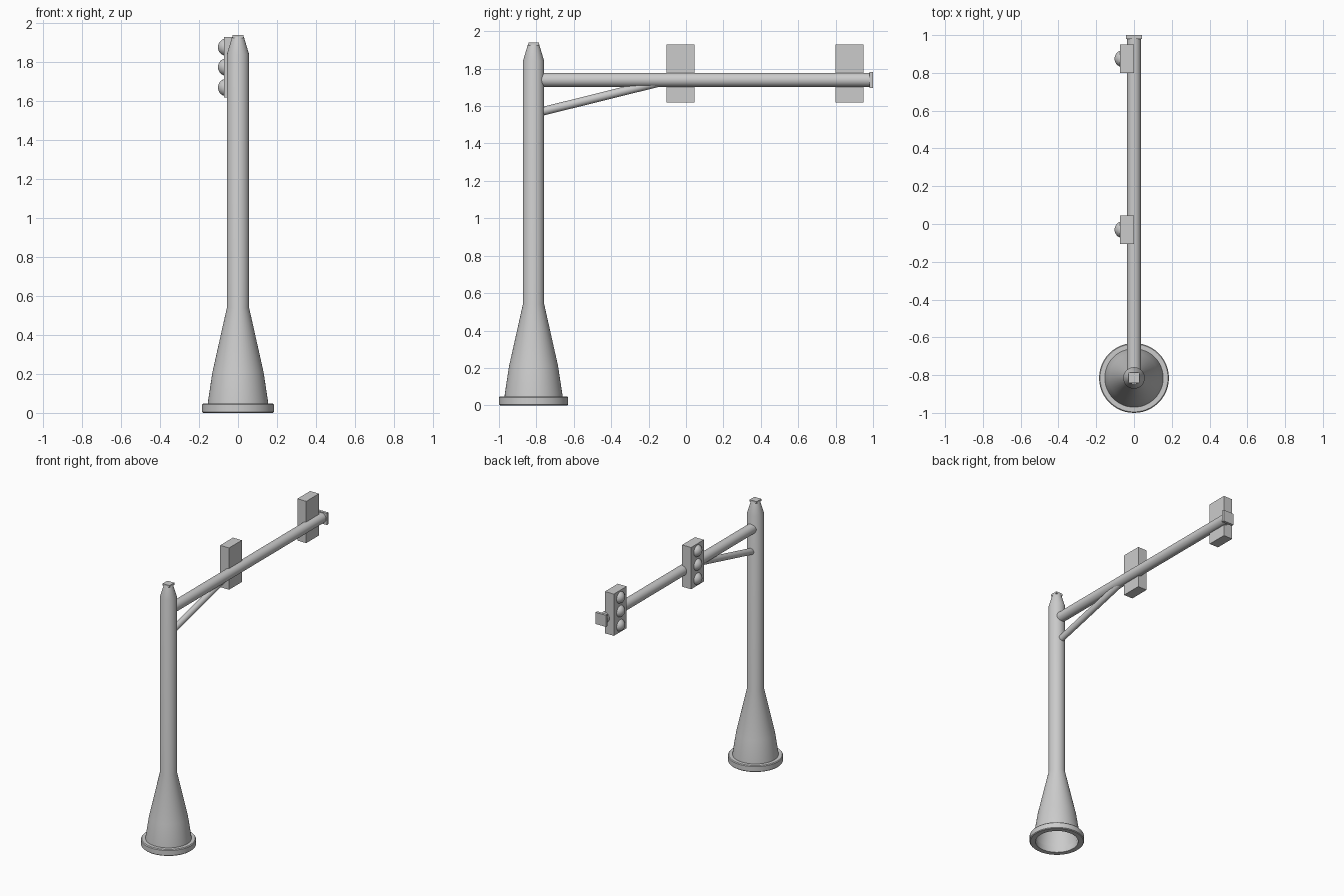
import bpy, bmesh, math
from mathutils import Vector

if "Cube" in bpy.data.objects:
    bpy.data.objects.remove(bpy.data.objects["Cube"])

POLE_Y = -0.815


def make(name, bm, smooth=True):
    bmesh.ops.recalc_face_normals(bm, faces=bm.faces[:])
    me = bpy.data.meshes.new(name)
    bm.to_mesh(me)
    bm.free()
    ob = bpy.data.objects.new(name, me)
    bpy.context.collection.objects.link(ob)
    if smooth:
        bpy.ops.object.select_all(action='DESELECT')
        ob.select_set(True)
        bpy.context.view_layer.objects.active = ob
        bpy.ops.object.shade_smooth_by_angle(angle=math.radians(35))
    return ob


def lathe(name, profile, y, closed=False, seg=48):
    """Revolve (radius, z) points around the vertical axis at x=0, y."""
    bm = bmesh.new()
    rings = [[bm.verts.new((r * math.cos(a), y + r * math.sin(a), z))
              for a in (2 * math.pi * i / seg for i in range(seg))]
             for r, z in profile]
    pairs = list(zip(rings, rings[1:]))
    if closed:
        pairs.append((rings[-1], rings[0]))
    for lo, hi in pairs:
        for i in range(seg):
            j = (i + 1) % seg
            bm.faces.new((lo[i], lo[j], hi[j], hi[i]))
    return make(name, bm)


def tube(name, a, b, r, seg=32):
    a, b = Vector(a), Vector(b)
    bm = bmesh.new()
    bmesh.ops.create_cone(bm, cap_ends=True, segments=seg, radius1=r, radius2=r,
                          depth=(b - a).length)
    ob = make(name, bm)
    ob.location = (a + b) / 2
    ob.rotation_euler = (b - a).to_track_quat('Z', 'Y').to_euler()
    return ob


def box(name, lo, hi):
    lo, hi = Vector(lo), Vector(hi)
    bm = bmesh.new()
    bmesh.ops.create_cube(bm, size=1)
    bmesh.ops.scale(bm, vec=hi - lo, verts=bm.verts)
    bmesh.ops.translate(bm, vec=(lo + hi) / 2, verts=bm.verts)
    return make(name, bm, smooth=False)


# Base ring, hollow underneath
lathe("base_ring", [(0.145, 0), (0.18, 0), (0.185, 0.005), (0.185, 0.042),
                    (0.18, 0.048), (0.15, 0.048)], POLE_Y, closed=True)

# Flared foot, shaft and tapered top in one open-bottomed profile
lathe("pole", [(0.156, 0.03), (0.154, 0.06), (0.131, 0.21), (0.057, 0.54),
               (0.057, 1.84), (0.030, 1.93)], POLE_Y)
box("pole_cap", (-0.028, POLE_Y - 0.028, 1.925), (0.028, POLE_Y + 0.028, 1.94))

# Horizontal arm, its end plate and the diagonal brace
tube("arm", (0, -0.775, 1.74), (0, 0.985, 1.74), 0.037)
box("arm_end_plate", (-0.043, 0.98, 1.697), (0.043, 1.0, 1.783))
tube("brace", (0, -0.775, 1.57), (0, -0.11, 1.735), 0.023)

# Two signal heads, lamps facing -x
for n, y in enumerate((-0.03, 0.875), 1):
    box(f"signal_housing_{n}", (-0.073, y - 0.075, 1.62), (0, y + 0.075, 1.93))
    for k, z in enumerate((1.67, 1.775, 1.877), 1):
        bm = bmesh.new()
        bmesh.ops.create_uvsphere(bm, u_segments=32, v_segments=16, radius=0.045)
        lamp = make(f"signal_{n}_lamp_{k}", bm)
        lamp.location = (-0.058, y, z)
